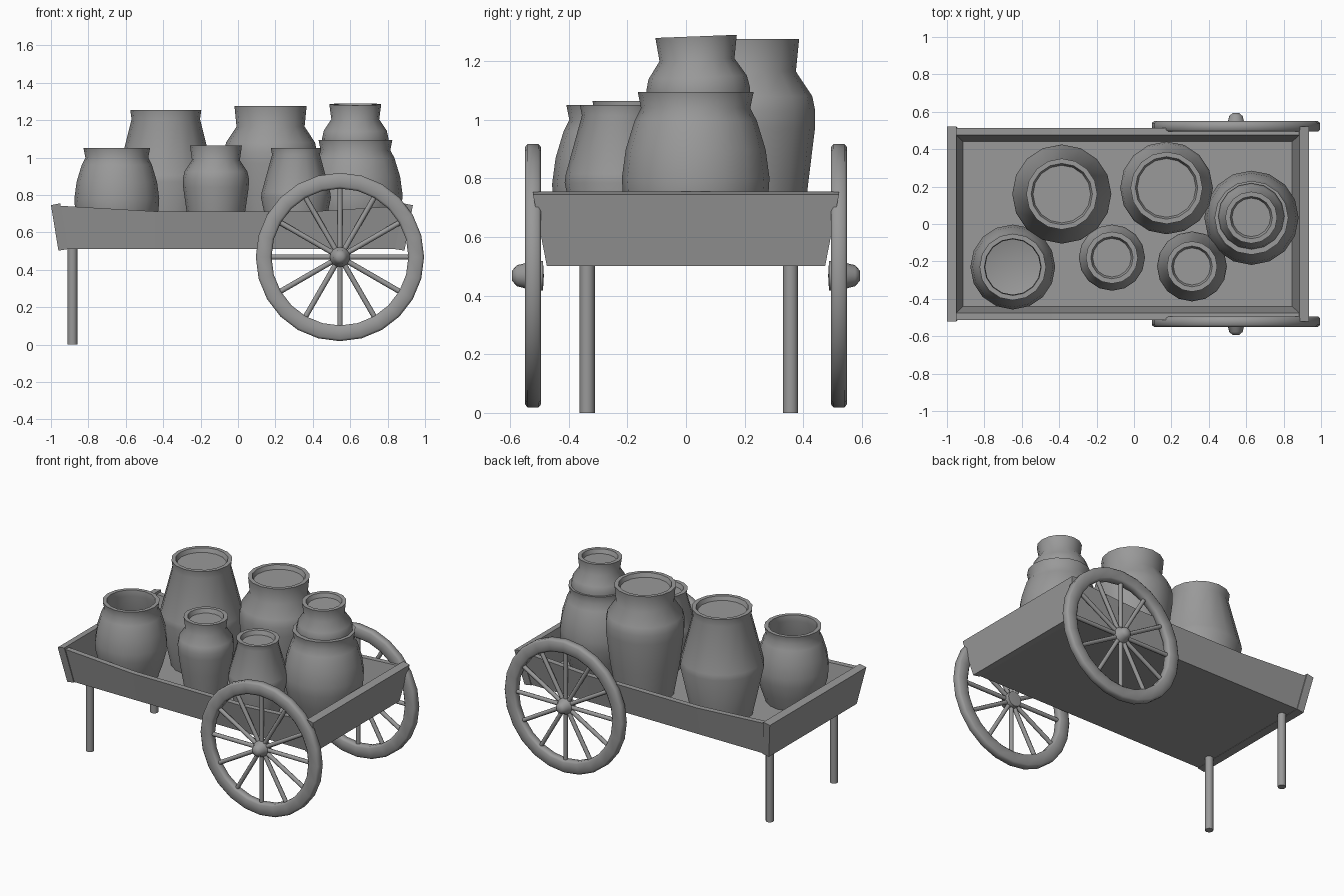
import bpy, bmesh, math
from mathutils import Matrix

if "Cube" in bpy.data.objects:
    bpy.data.objects.remove(bpy.data.objects["Cube"])

grey = bpy.data.materials.new("dark_grey")
grey.diffuse_color = (.32, .32, .32, 1)
grey.use_nodes = True
grey.node_tree.nodes["Principled BSDF"].inputs["Base Color"].default_value = grey.diffuse_color


def finish(name, bm, smooth=32):
    bmesh.ops.remove_doubles(bm, verts=bm.verts[:], dist=1e-5)
    bmesh.ops.recalc_face_normals(bm, faces=bm.faces[:])
    me = bpy.data.meshes.new(name)
    bm.to_mesh(me)
    bm.free()
    me.materials.append(grey)
    ob = bpy.data.objects.new(name, me)
    bpy.context.collection.objects.link(ob)
    if smooth:
        bpy.ops.object.select_all(action='DESELECT')
        ob.select_set(True)
        bpy.context.view_layer.objects.active = ob
        bpy.ops.object.shade_smooth_by_angle(angle=math.radians(smooth))
    return ob


def loft(bm, rings, caps=False):
    rows = [[bm.verts.new(p) for p in ring] for ring in rings]
    n = len(rows[0])
    for a, b in zip(rows, rows[1:]):
        for i in range(n):
            j = (i + 1) % n
            bm.faces.new((a[i], a[j], b[j], b[i]))
    if caps:
        bm.faces.new(rows[0])
        bm.faces.new(rows[-1])


def lathe(bm, profile, sides):
    # profile of (radius, height) spun around z
    loft(bm, [[(r * math.cos(2 * math.pi * i / sides),
                r * math.sin(2 * math.pi * i / sides), z) for i in range(sides)]
              for r, z in profile])


# ---- cart bed: flared box with sagging side boards ----
bm = bmesh.new()
loft(bm, [[(-.96, -.46, .512), (.885, -.46, .512), (.885, .46, .512), (-.96, .46, .512)],
          [(-.955, -.46, .54), (.88, -.46, .54), (.88, .46, .54), (-.955, .46, .54)]], True)
finish("bed_floor", bm, 0)

for s, side in ((-1, "front"), (1, "back")):
    bm = bmesh.new()
    stations = [(-.935, -.97, .743), (-.44, -.44, .712), (.4, .4, .712), (.865, .905, .743)]
    loft(bm, [[(xb, s * .47, .512), (xt, s * .512, z), (xt, s * .475, z), (xb, s * .435, .512)]
              for xb, xt, z in stations], True)
    finish(side + "_side_board", bm, 0)

for s, xb, xt, side in ((-1, -.96, -1.0, "left"), (1, .89, .935, "right")):
    bm = bmesh.new()
    t = -s * .05
    loft(bm, [[(xb, -.475, .502), (xb, .475, .502), (xb + t, .475, .51), (xb + t, -.475, .51)],
              [(xt, -.522, .745), (xt, .522, .745), (xt + t, .522, .755), (xt + t, -.522, .755)]], True)
    finish(side + "_end_board", bm, 0)

# ---- legs ----
for s, side in ((-1, "front"), (1, "back")):
    bm = bmesh.new()
    bmesh.ops.create_cone(bm, cap_ends=True, segments=12, radius1=.026, radius2=.026, depth=.52,
                          matrix=Matrix.Translation((-.885, s * .347 + .01, .26)))
    finish(side + "_leg", bm)

# ---- wheels: rim, twelve spokes, rounded hub ----
rim = [(.45, -.018), (.45, .018), (.438, .028), (.378, .028), (.366, .018),
       (.366, -.018), (.378, -.028), (.438, -.028), (.45, -.018)]
hub = [(0, -.037), (.05, -.034), (.055, 0),
       (.052, .018), (.042, .03), (.036, .055), (.018, .071), (0, .071)]
for s, side in ((-1, "front"), (1, "back")):
    place = Matrix.Translation((.545, s * .522, .468)) @ Matrix.Rotation(-s * math.pi / 2, 4, 'X')
    for part, profile, sides in (("rim", rim, 24), ("hub", hub, 16)):
        bm = bmesh.new()
        lathe(bm, profile, sides)
        bm.transform(place)
        finish(side + "_wheel_" + part, bm, 60)
    bm = bmesh.new()
    for k in range(12):
        m = (Matrix.Rotation(k * math.pi / 6, 4, 'Z') @ Matrix.Translation((.205, 0, 0))
             @ Matrix.Rotation(math.pi / 2, 4, 'Y'))
        bmesh.ops.create_cone(bm, cap_ends=True, segments=8, radius1=.014, radius2=.014,
                              depth=.34, matrix=place @ m)
    finish(side + "_wheel_spokes", bm, 50)


# ---- pots: outer profile bottom to rim, then a deep bowl or a sunken lid ----
def pot(name, loc, outer, inside, tilt=0):
    bm = bmesh.new()
    lathe(bm, [(0, outer[0][1])] + outer + inside, 16)
    ob = finish(name, bm, 62)
    ob.location = loc
    ob.rotation_euler = (tilt, 0, 0)


def open_pot(k, h):
    outer = [(.165, 0), (.2, .1), (.223, .19), (.227, .25), (.215, .34), (.188, .43),
             (.168, .47), (.178, .52)]
    inner = [(.152, .52), (.148, .48), (.185, .36), (.2, .25), (.17, .1), (0, .05)]
    return [[(r * k, z * h) for r, z in part] for part in (outer, inner)]


def lid(r, z, drop=.028):
    return [(r - .026, z), (r - .036, z - drop), (0, z - drop)]


B = .53
cone = [(.19, 0), (.265, .34), (.258, .375), (.183, .675), (.19, .725)]
small_cone = [(.132, 0), (.187, .255), (.183, .285), (.128, .485), (.135, .52)]
tall_neck = [(.18, 0), (.22, .22), (.247, .44), (.248, .5), (.238, .55), (.182, .635),
             (.193, .745)]
short_neck = [(.125, 0), (.158, .19), (.175, .31), (.177, .355), (.168, .395), (.128, .455),
              (.139, .535)]

pot("open_pot", (-.648, -.23, B), *open_pot(1, 1))
pot("large_tapered_pot", (-.386, .16, B), cone, lid(.19, .725))
pot("large_necked_pot", (.174, .193, B), tall_neck, lid(.193, .745))
pot("small_necked_pot", (-.118, -.18, B), short_neck, lid(.139, .535))
pot("small_tapered_pot", (.31, -.227, B), small_cone, lid(.135, .52))
pot("wide_open_pot", (.628, .033, B), *open_pot(1.11, 1.085))
pot("stacked_pot", (.627, .055, .75), short_neck, lid(.139, .535), math.radians(2.2))
